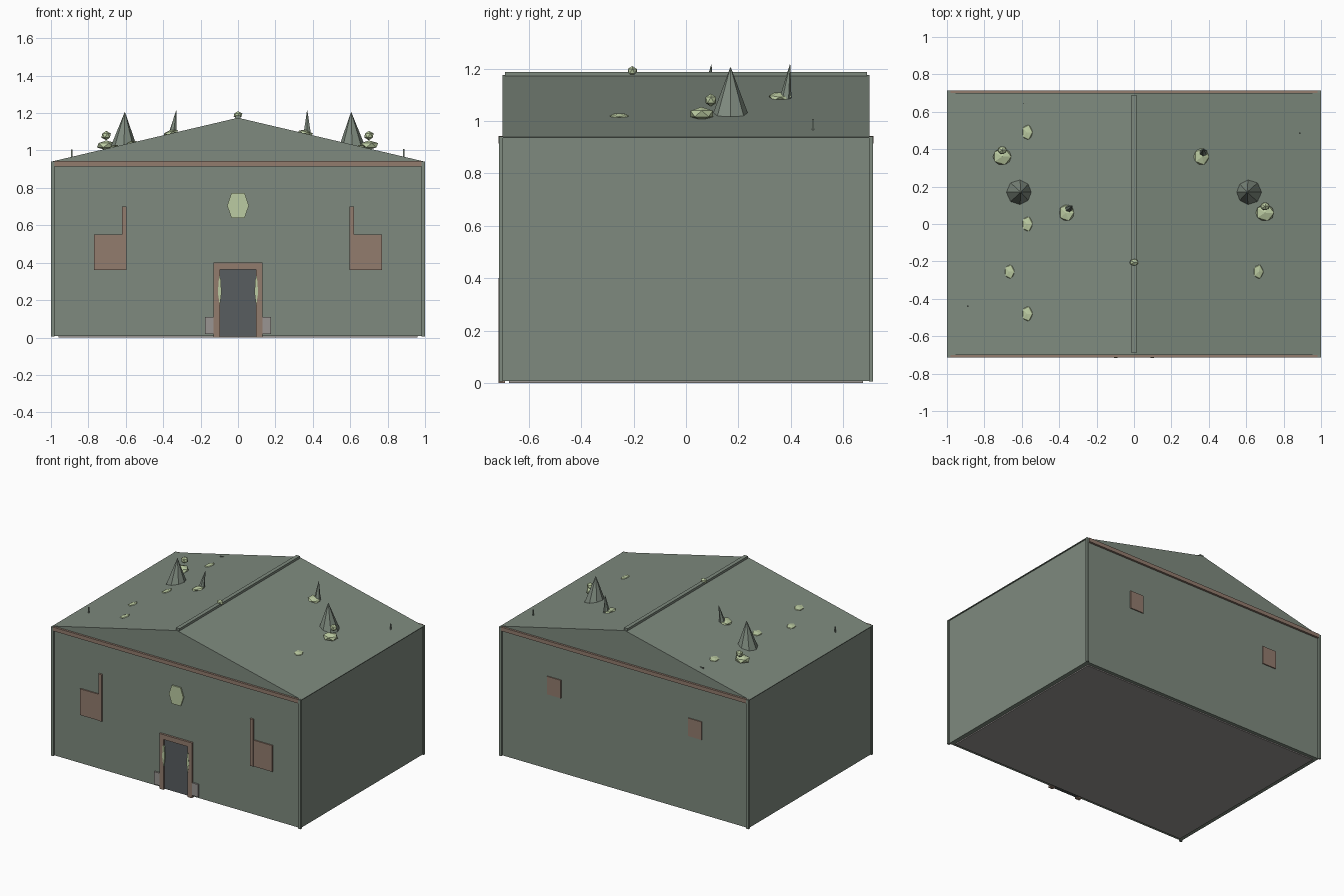
import bpy, bmesh, math
from mathutils import Vector, Matrix

if "Cube" in bpy.data.objects:
    bpy.data.objects.remove(bpy.data.objects["Cube"])


def mat(name, rgb):
    m = bpy.data.materials.new(name)
    m.diffuse_color = (*rgb, 1)
    m.use_nodes = True
    m.node_tree.nodes["Principled BSDF"].inputs["Base Color"].default_value = m.diffuse_color
    return m


WALL = mat("grey green wall", (0.21, 0.255, 0.21))
BROWN = mat("faded brown trim", (0.29, 0.20, 0.155))
MOSS = mat("pale moss", (0.50, 0.60, 0.36))
STONE = mat("light stone", (0.32, 0.30, 0.288))
DARK = mat("dark door", (0.098, 0.109, 0.117))


def finish(name, bm, material):
    me = bpy.data.meshes.new(name)
    bmesh.ops.recalc_face_normals(bm, faces=bm.faces[:])
    bm.to_mesh(me)
    bm.free()
    me.materials.append(material)
    ob = bpy.data.objects.new(name, me)
    bpy.context.collection.objects.link(ob)
    return ob


def box(name, x, y, z, material):
    """Box from (min, max) ranges."""
    bm = bmesh.new()
    size = [b - a for a, b in (x, y, z)]
    mid = [(a + b) / 2 for a, b in (x, y, z)]
    bmesh.ops.create_cube(bm, size=1, matrix=Matrix.Translation(mid) @ Matrix.Diagonal((*size, 1)))
    return finish(name, bm, material)


def prism(name, profile, y0, y1, material):
    """Extrude an x/z outline along y."""
    bm = bmesh.new()
    f = bm.faces.new([bm.verts.new((x, y0, z)) for x, z in profile])
    ext = bmesh.ops.extrude_face_region(bm, geom=[f])
    verts = [g for g in ext["geom"] if isinstance(g, bmesh.types.BMVert)]
    bmesh.ops.translate(bm, verts=verts, vec=(0, y1 - y0, 0))
    return finish(name, bm, material)


def roof_z(x):
    return 0.94 + 0.235 * (1 - abs(x))


def rock(name, x, y, z, scale, tilt=True, material=MOSS):
    """Faceted lump, laid along the roof slope."""
    bm = bmesh.new()
    ang = math.copysign(math.atan(0.235), x) if tilt and x else 0
    m = Matrix.Translation((x, y, z)) @ Matrix.Rotation(ang, 4, "Y") @ Matrix.Diagonal((*scale, 1))
    bmesh.ops.create_icosphere(bm, subdivisions=1, radius=1, matrix=m)
    return finish(name, bm, material)


def spike(name, base, tip, radius, sides, material=WALL):
    """Cone between two points."""
    base, tip = Vector(base), Vector(tip)
    d = tip - base
    bm = bmesh.new()
    m = Matrix.Translation((base + tip) / 2) @ d.to_track_quat("Z", "Y").to_matrix().to_4x4()
    bmesh.ops.create_cone(bm, cap_ends=True, segments=sides, radius1=radius, radius2=0.001,
                          depth=d.length, matrix=m)
    return finish(name, bm, material)


# Main shell
box("walls", (-0.992, 0.992), (-0.70, 0.70), (0.008, 0.94), WALL)
box("floor_slab", (-0.96, 0.96), (-0.675, 0.675), (0.0, 0.012), STONE)
prism("roof", [(-1, 0.935), (1, 0.935), (1, 0.94), (0, 1.175), (-1, 0.94)], -0.70, 0.70, WALL)
box("ridge_beam", (-0.014, 0.014), (-0.69, 0.69), (1.16, 1.188), WALL)

# Corner posts and gable bands
for sx in (-1, 1):
    for sy in (-1, 1):
        box("corner_post", sorted((sx * 0.982, sx * 1.0)), sorted((sy * 0.698, sy * 0.713)),
            (0.006, 0.941), WALL)
for sy in (-1, 1):
    box("gable_band", (-0.982, 0.982), sorted((sy * 0.69, sy * 0.715)), (0.915, 0.943), BROWN)

# Front windows with upright posts, back windows
for s in (-1, 1):
    box("front_window", sorted((s * 0.595, s * 0.77)), (-0.709, -0.69), (0.36, 0.55), BROWN)
    box("window_post", sorted((s * 0.595, s * 0.62)), (-0.714, -0.69), (0.36, 0.70), BROWN)
    box("back_window", sorted((s * 0.51, s * 0.62)), (0.69, 0.707), (0.55, 0.68), BROWN)

# Door, frame and stone steps
box("door", (-0.1, 0.1), (-0.705, -0.69), (0.005, 0.365), DARK)
for s in (-1, 1):
    box("door_jamb", sorted((s * 0.097, s * 0.13)), (-0.715, -0.69), (0.0, 0.40), BROWN)
    box("door_step", sorted((s * 0.13, s * 0.177)), (-0.712, -0.69), (0.02, 0.11), STONE)
    prism("door_moss", [(s * 0.097, 0.17), (s * 0.088, 0.24), (s * 0.092, 0.31), (s * 0.101, 0.33),
                        (s * 0.108, 0.24)], -0.716, -0.70, MOSS)
box("door_lintel", (-0.13, 0.13), (-0.715, -0.69), (0.365, 0.40), BROWN)

# Hexagonal gable plaque
prism("hexagon_plaque", [(-0.058, 0.705), (-0.035, 0.64), (0.035, 0.64), (0.058, 0.705),
                         (0.035, 0.772), (-0.035, 0.772)], -0.709, -0.69, MOSS)

# Tall roof cones
for s in (-1, 1):
    spike("roof_cone", (s * 0.61, 0.17, 1.015), (s * 0.605, 0.17, 1.205), 0.072, 8)

# Moss clumps: topped with a ball, or with a thin horn
for x, y in ((-0.705, 0.36), (0.70, 0.06)):
    rock("moss_clump", x, y, 1.028, (0.055, 0.05, 0.026), False)
    rock("moss_ball", x, y + 0.035, 1.08, (0.028, 0.024, 0.025), False)
for x, y, tip in ((-0.36, 0.06, -0.33), (0.36, 0.36, 0.37)):
    rock("moss_clump", x, y, roof_z(x) + 0.003, (0.046, 0.05, 0.016))
    spike("moss_horn", (x + 0.01, y + 0.02, 1.085), (tip, y + 0.037, 1.215), 0.023, 6)

# Flat moss patches on the slopes and ridge
for y in (-0.48, 0.0, 0.49):
    rock("moss_patch", -0.57, y, roof_z(0.57), (0.032, 0.045, 0.01))
for s in (-1, 1):
    rock("moss_patch", s * 0.665, -0.255, roof_z(0.665), (0.03, 0.042, 0.01))
rock("ridge_moss", 0, -0.205, 1.19, (0.026, 0.02, 0.02))

# Thin roof slivers
for x, y, w, d in ((-0.58, 0.645, 0.012, 0.003), (-0.89, -0.44, 0.004, 0.004),
                   (0.885, 0.485, 0.004, 0.004)):
    z = roof_z(x)
    box("roof_sliver", (x - w, x + w), (y - d, y + d), (z - 0.01, z + (0.04 if w < 0.01 else 0.006)), WALL)
